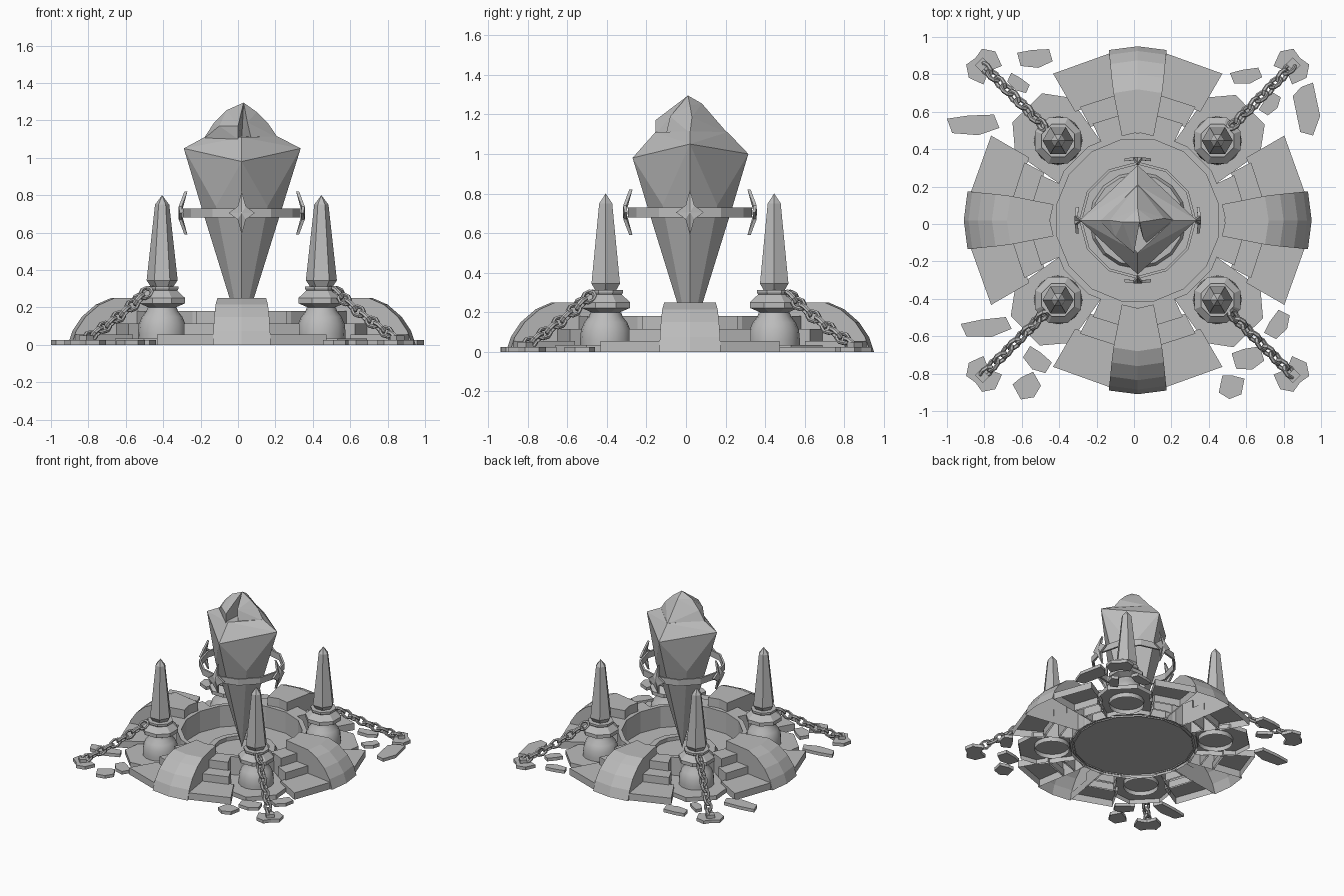
import bpy, bmesh, math
from math import sin, cos, pi, radians
from mathutils import Vector, Matrix

cube = bpy.data.objects.get("Cube")
if cube:
    bpy.data.objects.remove(cube, do_unlink=True)

stone = bpy.data.materials.new("grey stone")
stone.use_nodes = True
GREY = (0.5, 0.5, 0.5, 1)
stone.diffuse_color = GREY
stone.node_tree.nodes["Principled BSDF"].inputs["Base Color"].default_value = GREY

CENTRE = Vector((0.02, 0.02, 0))


def finish(name, bm, loc=CENTRE, turn=0.0, smooth=False):
    bmesh.ops.recalc_face_normals(bm, faces=bm.faces)
    mesh = bpy.data.meshes.new(name)
    bm.to_mesh(mesh)
    bm.free()
    mesh.materials.append(stone)
    ob = bpy.data.objects.new(name, mesh)
    bpy.context.collection.objects.link(ob)
    ob.location = loc
    ob.rotation_euler.z = turn
    if smooth:
        bpy.ops.object.select_all(action='DESELECT')
        bpy.context.view_layer.objects.active = ob
        ob.select_set(True)
        bpy.ops.object.shade_smooth_by_angle(angle=radians(35))
    return ob


def slab(name, outline, z, bottom=False, **kw):
    """Flat plate from a 2D outline, standing on the ground."""
    bm = bmesh.new()
    low = [bm.verts.new((x, y, 0)) for x, y in outline]
    top = [bm.verts.new((x, y, z)) for x, y in outline]
    n = len(outline)
    bm.faces.new(top)
    if bottom:
        bm.faces.new(low[::-1])
    for i in range(n):
        j = (i + 1) % n
        bm.faces.new((low[i], low[j], top[j], top[i]))
    return finish(name, bm, **kw)


def polar(r, deg):
    return (r * cos(radians(deg)), r * sin(radians(deg)))


def lathe(name, profile, sides, closed=False, offset=0.0, **kw):
    """Spin (radius, height) points round the upright axis."""
    bm = bmesh.new()
    rings = []
    for r, z in profile:
        if r == 0:
            rings.append([bm.verts.new((0, 0, z))] * sides)
        else:
            angles = [2 * pi * (i + offset) / sides for i in range(sides)]
            rings.append([bm.verts.new((r * cos(a), r * sin(a), z)) for a in angles])
    pairs = list(zip(rings, rings[1:] + rings[:1]))
    for a, b in pairs if closed else pairs[:-1]:
        for i in range(sides):
            j = (i + 1) % sides
            quad = list(dict.fromkeys((a[i], a[j], b[j], b[i])))
            bm.faces.new(quad)
    return finish(name, bm, **kw)


def hull(name, points):
    bm = bmesh.new()
    for p in points:
        bm.verts.new(p)
    res = bmesh.ops.convex_hull(bm, input=bm.verts)
    spare = {v for v in res["geom_interior"] + res["geom_unused"]
             if isinstance(v, bmesh.types.BMVert)}
    bmesh.ops.delete(bm, geom=list(spare), context='VERTS')
    return finish(name, bm)


# Sunken floor, its wall and the small central rim
lathe("floor", [(0, 0.01), (0.46, 0.01)], 16, offset=0.5)
lathe("pool_wall", [(0.44, 0), (0.44, 0.18), (0.475, 0.18), (0.475, 0)], 16, offset=0.5)
lathe("centre_rim", [(0.2, 0.01), (0.2, 0.04), (0.245, 0.04), (0.26, 0.01)], 16)

# Four sides: a curved buttress with steps on both sides of it
BUTTRESS = [(0.45, 0.085, 0.25), (0.68, 0.13, 0.25), (0.76, 0.14, 0.215),
            (0.835, 0.147, 0.15), (0.885, 0.152, 0.075), (0.91, 0.155, 0.0)]


def buttress(turn):
    bm = bmesh.new()
    rows = []
    for r, w, z in BUTTRESS:
        rows.append([bm.verts.new(p) for p in ((r, -w, z), (r + 0.02, 0, z), (r, w, z))])
    foot = [bm.verts.new((v.co.x, v.co.y, 0)) for v in rows[0]]
    for a, b in zip(rows, rows[1:]):
        for i in (0, 1):
            bm.faces.new((a[i], a[i + 1], b[i + 1], b[i]))
    for i in (0, 1):
        bm.faces.new((foot[i], foot[i + 1], rows[0][i + 1], rows[0][i]))
    for i in (0, 2):
        bm.faces.new([foot[i]] + [row[i] for row in rows])
    finish("buttress", bm, turn=turn)


STEPS = [("lower_step", 0.67, 0.905, 30, 0.055),
         ("middle_step", 0.56, 0.68, 27, 0.115),
         ("upper_step", 0.465, 0.57, 25, 0.18)]
for k in range(4):
    turn = k * pi / 2
    buttress(turn)
    for name, r0, r1, spread, z in STEPS:
        for side in (1, -1):
            inner, outer = side * 9.5, side * spread
            slab(name, [polar(r0, inner), polar(r1, inner), polar(r1, outer), polar(r0, outer)],
                 z, turn=turn)
    # Corner paving under each pillar
    slab("corner_paving", [polar(0.465, 25), polar(0.75, 29), polar(0.85, 37),
                           polar(0.85, 52), polar(0.75, 61), polar(0.465, 65)], 0.035, turn=turn)

# Four pillars with pointed tops
BASE = [(0.128, 0), (0.13, 0.06), (0.125, 0.11), (0.108, 0.15), (0.085, 0.178), (0.078, 0.2)]
COLLAR = [(0.078, 0.2), (0.133, 0.222), (0.133, 0.25), (0.088, 0.29), (0.095, 0.3),
          (0.095, 0.312), (0, 0.315)]
SPIKE = [(0.06, 0.31), (0.083, 0.345), (0.038, 0.75), (0, 0.8)]


def chain_point(t):
    """Point along a chain, measured outward along the diagonal."""
    return Vector((0.095 + 0.475 * t, 0, 0.295 - 0.262 * t - 0.06 * t * (1 - t)))


def chain(pos, turn, links=9):
    for i in range(links):
        a, b = chain_point(i / links), chain_point((i + 1) / links)
        along = (b - a).normalized()
        roll = radians(45 if i % 2 else -45)
        bpy.ops.mesh.primitive_torus_add(major_segments=8, minor_segments=6,
                                         major_radius=0.033, minor_radius=0.0115)
        link = bpy.context.object
        link.name = "chain_link"
        link.data.materials.append(stone)
        mat = (Matrix.Translation(pos) @ Matrix.Rotation(turn, 4, 'Z')
               @ Matrix.Translation((a + b) / 2)
               @ along.to_track_quat('X', 'Z').to_matrix().to_4x4()
               @ Matrix.Rotation(roll, 4, 'X') @ Matrix.Diagonal((1.15, 0.85, 1.1, 1)))
        link.matrix_world = mat


for k in range(4):
    turn = pi / 4 + k * pi / 2
    pos = CENTRE + Vector((cos(turn), sin(turn), 0)) * 0.602
    lathe("pillar_base", BASE, 16, loc=pos, smooth=True)
    lathe("pillar_collar", COLLAR, 8, offset=0.5, loc=pos)
    lathe("pillar_spike", SPIKE, 6, loc=pos)
    chain(pos, turn)
    # Ground stone and peg that hold the chain end
    end = pos + Vector((cos(turn), sin(turn), 0)) * 0.575
    slab("anchor_stone", [(-0.08, -0.07), (0.0, -0.1), (0.06, -0.06), (0.05, 0.0),
                          (0.06, 0.06), (0.0, 0.1), (-0.08, 0.07), (-0.05, 0.0)],
         0.025, bottom=True, loc=end, turn=turn)
    slab("anchor_peg", [(-0.025, -0.03), (0.025, -0.03), (0.025, 0.03), (-0.025, 0.03)],
         0.05, loc=end, turn=turn)

# Loose broken paving: x, y, width, depth, tilt
RUBBLE = [(-0.86, 0.53, 0.28, 0.11, 0), (-0.53, 0.885, 0.19, 0.1, 0),
          (-0.62, 0.75, 0.13, 0.07, -40), (0.6, 0.79, 0.17, 0.08, 5),
          (0.73, 0.64, 0.13, 0.08, 45), (0.925, 0.61, 0.13, 0.28, 8),
          (-0.79, -0.555, 0.27, 0.1, 4), (-0.57, -0.87, 0.14, 0.13, 20),
          (-0.52, -0.73, 0.16, 0.1, -45), (0.52, -0.87, 0.13, 0.13, -20),
          (0.61, -0.72, 0.17, 0.12, 5), (0.77, -0.54, 0.16, 0.1, 50)]
SHARD = [(-0.5, 0.3), (-0.4, -0.4), (0.1, -0.5), (0.5, -0.15), (0.4, 0.5), (-0.1, 0.45)]
for x, y, w, d, tilt in RUBBLE:
    slab("rubble", [(px * w, py * d) for px, py in SHARD], 0.025, bottom=True,
         loc=Vector((x, y, 0)), turn=radians(tilt))

# Crystal body: point at the foot, octagon waist, four wide corners
waist = [(*polar(0.217 if i % 2 == 0 else 0.195, i * 45), 0.74) for i in range(8)]
shoulder = [(0.19, 0, 1.115), (-0.19, 0, 1.115), (0, -0.175, 1.11), (0, 0.19, 1.11)]
hull("crystal_body", [(0, 0, 0.04)] + waist + shoulder +
     [(0.315, 0, 1.05), (-0.31, 0, 1.05), (0, -0.29, 0.98), (0, 0.295, 1.0)])

# Crystal cap in two pieces, the front right one set back
peak = [(0.01, -0.01, 1.295), (0, 0.06, 1.255), (0, 0.19, 1.105), (0, 0, 1.1)]
hull("crystal_cap_left", peak + [(-0.08, -0.01, 1.255), (-0.15, 0, 1.185), (-0.205, 0, 1.1),
                                 (-0.02, -0.175, 1.17), (-0.02, -0.175, 1.1),
                                 (-0.12, -0.09, 1.17)])
hull("crystal_cap_right", peak + [(0.08, 0, 1.245), (0.14, 0.01, 1.185), (0.195, 0, 1.105),
                                  (0.03, -0.1, 1.19), (0.05, -0.12, 1.105)])

# Floating band with four pointed ornaments
lathe("band", [(0.298, 0.68), (0.298, 0.73), (0.313, 0.73), (0.313, 0.68)], 12, closed=True)
for k in range(4):
    bm = bmesh.new()
    rim = [(0, 0.115), (0.022, 0.035), (0.07, 0), (0.022, -0.035),
           (0, -0.115), (-0.022, -0.035), (-0.07, 0), (-0.022, 0.035)]
    layers = []
    for out in (0.0, 0.016):
        ring = [bm.verts.new((0.325 - 2.6 * h * h - 2 * w * w + out, w, 0.705 + h))
                for w, h in rim]
        hub = bm.verts.new((0.322 + out, 0, 0.705))
        layers.append(ring)
        for i in range(8):
            bm.faces.new((hub, ring[i], ring[(i + 1) % 8]))
    for i in range(8):
        j = (i + 1) % 8
        bm.faces.new((layers[0][i], layers[0][j], layers[1][j], layers[1][i]))
    finish("band_ornament", bm, turn=k * pi / 2)
